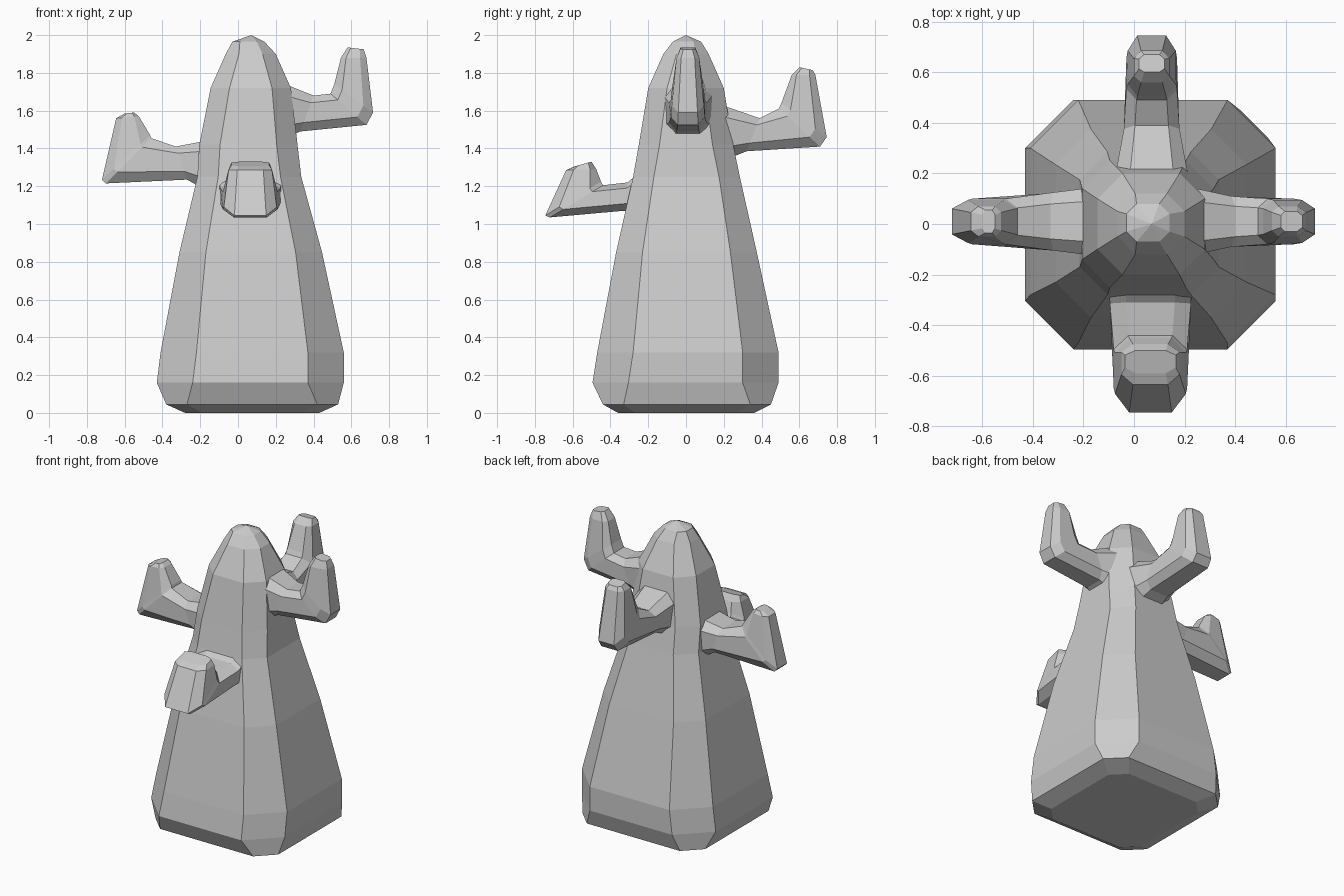
import bpy, bmesh


def loft(name, rings, apex=None):
    """Skin equal-length rings of points, closing both ends."""
    bm = bmesh.new()
    vr = [[bm.verts.new(p) for p in ring] for ring in rings]
    n = len(vr[0])
    for a, b in zip(vr, vr[1:]):
        for i in range(n):
            j = (i + 1) % n
            bm.faces.new((a[i], a[j], b[j], b[i]))
    bm.faces.new(vr[0][::-1])
    if apex:
        tip = bm.verts.new(apex)
        for i in range(n):
            bm.faces.new((vr[-1][i], vr[-1][(i + 1) % n], tip))
    else:
        bm.faces.new(vr[-1])
    bmesh.ops.recalc_face_normals(bm, faces=bm.faces)
    mesh = bpy.data.meshes.new(name)
    bm.to_mesh(mesh)
    bm.free()
    obj = bpy.data.objects.new(name, mesh)
    bpy.context.collection.objects.link(obj)
    return obj


def chamfered(z, x0, x1, y0, y1, c):
    """Rectangle with cut corners at height z."""
    return [(x0 + c, y0, z), (x1 - c, y0, z), (x1, y0 + c, z), (x1, y1 - c, z),
            (x1 - c, y1, z), (x0 + c, y1, z), (x0, y1 - c, z), (x0, y0 + c, z)]


# Trunk: tapering eight-sided column, z, x range, y range, corner cut
trunk = [(0.0, -0.28, 0.43, -0.36, 0.36, 0.09),
         (0.045, -0.38, 0.53, -0.44, 0.45, 0.11),
         (0.16, -0.43, 0.56, -0.495, 0.49, 0.19),
         (0.32, -0.41, 0.56, -0.47, 0.49, 0.19),
         (0.85, -0.31, 0.445, -0.37, 0.375, 0.14),
         (1.25, -0.215, 0.335, -0.28, 0.285, 0.11),
         (1.42, -0.205, 0.315, -0.25, 0.25, 0.11),
         (1.72, -0.145, 0.28, -0.20, 0.20, 0.10),
         (1.90, -0.065, 0.20, -0.12, 0.12, 0.07),
         (1.965, -0.03, 0.14, -0.07, 0.08, 0.04)]
loft("trunk", [chamfered(*r) for r in trunk], apex=(0.07, 0.0, 2.0))


def arm(name, axis, sign, centre, sections):
    """Elbowed arm. Section: inner (r, z), outer (r, z), half width."""
    rings = []
    for r0, z0, r1, z1, w in sections:
        ring = []
        for t, s in ((0, -.6), (.2, -1), (.75, -1), (1, -.6),
                     (1, .6), (.75, 1), (.2, 1), (0, .6)):
            r, z = sign * (r0 + (r1 - r0) * t), z0 + (z1 - z0) * t
            side = centre + s * w
            ring.append((r, side, z) if axis == "x" else (side, r, z))
        rings.append(ring)
    return loft(name, rings)


arm("right_arm", "x", 1, 0.01, [
    (0.20, 1.76, 0.20, 1.43, 0.14), (0.40, 1.68, 0.33, 1.49, 0.10),
    (0.49, 1.69, 0.68, 1.525, 0.09), (0.51, 1.74, 0.715, 1.59, 0.085),
    (0.545, 1.88, 0.68, 1.88, 0.06), (0.58, 1.935, 0.665, 1.925, 0.04)])
arm("left_arm", "x", -1, 0.01, [
    (0.12, 1.45, 0.12, 1.15, 0.14), (0.33, 1.41, 0.27, 1.235, 0.115),
    (0.46, 1.455, 0.70, 1.215, 0.09), (0.465, 1.47, 0.72, 1.235, 0.085),
    (0.525, 1.57, 0.645, 1.56, 0.06), (0.55, 1.59, 0.60, 1.585, 0.045)])
arm("front_arm", "y", -1, 0.065, [
    (0.18, 1.33, 0.18, 1.05, 0.17), (0.31, 1.22, 0.33, 1.07, 0.16),
    (0.44, 1.205, 0.72, 1.035, 0.145), (0.45, 1.225, 0.745, 1.045, 0.14),
    (0.475, 1.29, 0.635, 1.285, 0.115), (0.50, 1.33, 0.59, 1.305, 0.10)])
arm("back_arm", "y", 1, 0.07, [
    (0.16, 1.64, 0.16, 1.32, 0.15), (0.39, 1.56, 0.32, 1.385, 0.11),
    (0.49, 1.61, 0.71, 1.41, 0.10), (0.505, 1.64, 0.745, 1.46, 0.095),
    (0.56, 1.79, 0.685, 1.79, 0.07), (0.60, 1.83, 0.67, 1.815, 0.05)])
